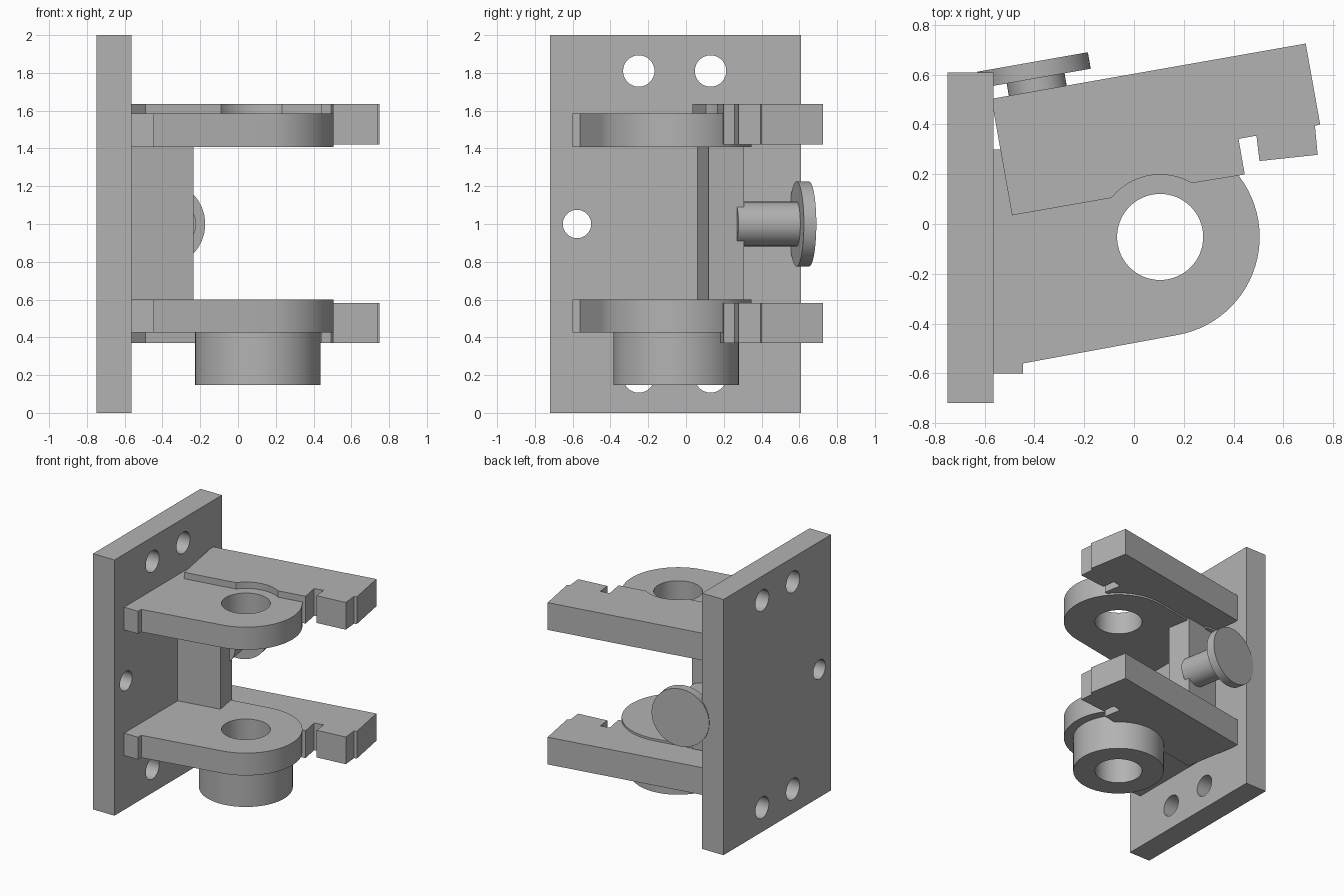
import bpy
import bmesh
from math import radians, sin, cos, atan2, pi
from mathutils import Matrix, Vector

if "Cube" in bpy.data.objects:
    bpy.data.objects.remove(bpy.data.objects["Cube"], do_unlink=True)

grey = bpy.data.materials.new("light grey")
grey.use_nodes = True
colour = (0.45, 0.45, 0.45, 1)
grey.diffuse_color = colour
grey.node_tree.nodes["Principled BSDF"].inputs["Base Color"].default_value = colour

TILT = radians(10)
PIVOT = Vector((0.105, -0.052))
LUG_R, HOLE_R, BOSS_R = 0.4, 0.173, 0.332


def finish(bm, name):
    bmesh.ops.recalc_face_normals(bm, faces=bm.faces)
    mesh = bpy.data.meshes.new(name)
    bm.to_mesh(mesh)
    bm.free()
    obj = bpy.data.objects.new(name, mesh)
    bpy.context.collection.objects.link(obj)
    mesh.materials.append(grey)
    return obj


def prism(name, outline, z0, z1):
    """Extrude a plan outline between two heights."""
    bm = bmesh.new()
    face = bm.faces.new([bm.verts.new((x, y, z0)) for x, y in outline])
    moved = bmesh.ops.extrude_face_region(bm, geom=[face])["geom"]
    verts = [v for v in moved if isinstance(v, bmesh.types.BMVert)]
    bmesh.ops.translate(bm, verts=verts, vec=(0, 0, z1 - z0))
    return finish(bm, name)


def cylinder(name, start, end, radius):
    start, end = Vector(start), Vector(end)
    axis = end - start
    matrix = Matrix.Translation((start + end) / 2) @ axis.to_track_quat("Z", "Y").to_matrix().to_4x4()
    bm = bmesh.new()
    bmesh.ops.create_cone(bm, cap_ends=True, segments=64, radius1=radius,
                          radius2=radius, depth=axis.length, matrix=matrix)
    return finish(bm, name)


def select(obj):
    bpy.ops.object.select_all(action="DESELECT")
    obj.select_set(True)
    bpy.context.view_layer.objects.active = obj


def cut(obj, start, end, radius):
    """Drill a round hole and discard the cutter."""
    cutter = cylinder("hole_cutter", start, end, radius)
    cutter.hide_render = True
    mod = obj.modifiers.new("hole", "BOOLEAN")
    mod.operation, mod.solver, mod.object = "DIFFERENCE", "EXACT", cutter
    select(obj)
    bpy.ops.object.modifier_apply(modifier=mod.name)
    bpy.data.objects.remove(cutter, do_unlink=True)


def arc(radius, a0, a1, steps):
    return [(PIVOT.x + radius * cos(a0 + (a1 - a0) * i / steps),
             PIVOT.y + radius * sin(a0 + (a1 - a0) * i / steps)) for i in range(steps + 1)]


parts = []

# Mounting plate with five screw holes
plate = prism("mounting_plate", [(-0.75, -0.72), (-0.565, -0.72), (-0.565, 0.608), (-0.75, 0.608)], 0, 2)
for y, z, r in [(-0.25, 1.81, 0.083), (0.13, 1.81, 0.083), (-0.25, 0.19, 0.083),
                (0.13, 0.19, 0.083), (-0.577, 1.0, 0.075)]:
    cut(plate, (-0.9, y, z), (-0.4, y, z), r)
parts.append(plate)

# Rounded lugs, each with a stepped foot against the plate
lug_outline = ([(-0.6, 0.3), (-0.6, -0.6), (-0.445, -0.6), (-0.445, -0.56)]
               + arc(LUG_R, TILT - pi / 2, TILT + pi / 2, 40)
               + [(-0.445, 0.26), (-0.445, 0.3)])
for name, z0, z1 in [("upper_lug", 1.408, 1.585), ("lower_lug", 0.425, 0.6)]:
    lug = prism(name, lug_outline, z0, z1)
    cut(lug, (*PIVOT, z0 - 0.1), (*PIVOT, z1 + 0.1), HOLE_R)
    parts.append(lug)

# Boss under the lower lug
boss = cylinder("lower_boss", (*PIVOT, 0.147), (*PIVOT, 0.43), BOSS_R)
cut(boss, (*PIVOT, 0), (*PIVOT, 0.7), HOLE_R)
parts.append(boss)

# Tilted bars with a notch and a round relief around the pivot
left, right = Vector((-0.09, 0.105)) - PIVOT, Vector((0.23, 0.161)) - PIVOT
relief = arc(left.length, atan2(left.y, left.x), atan2(right.y, right.x), 24)
bar_outline = ([(-0.49, 0.035)] + relief
               + [(0.445, 0.199), (0.42, 0.342), (0.492, 0.355), (0.504, 0.253), (0.738, 0.278),
                  (0.727, 0.395), (0.748, 0.4), (0.69, 0.725), (-0.573, 0.503)])
for name, z0, z1 in [("upper_bar", 1.422, 1.635), ("lower_bar", 0.37, 0.583)]:
    parts.append(prism(name, bar_outline, z0, z1))

# Upright web joining the lugs
parts.append(prism("web", [(-0.6, 0.056), (-0.235, 0.12), (-0.268, 0.308), (-0.6, 0.25)], 0.59, 1.42))

# Thumb screw set square to the web
outward = Vector((-sin(TILT), cos(TILT), 0))
tip = Vector((-0.407, 0.651, 1.0))
parts.append(cylinder("screw_head", tip - outward * 0.067, tip, 0.225))
parts.append(cylinder("screw_shank", tip - outward * 0.4, tip - outward * 0.05, 0.118))

for part in parts:
    select(part)
    bpy.ops.object.shade_smooth_by_angle(angle=radians(30))
